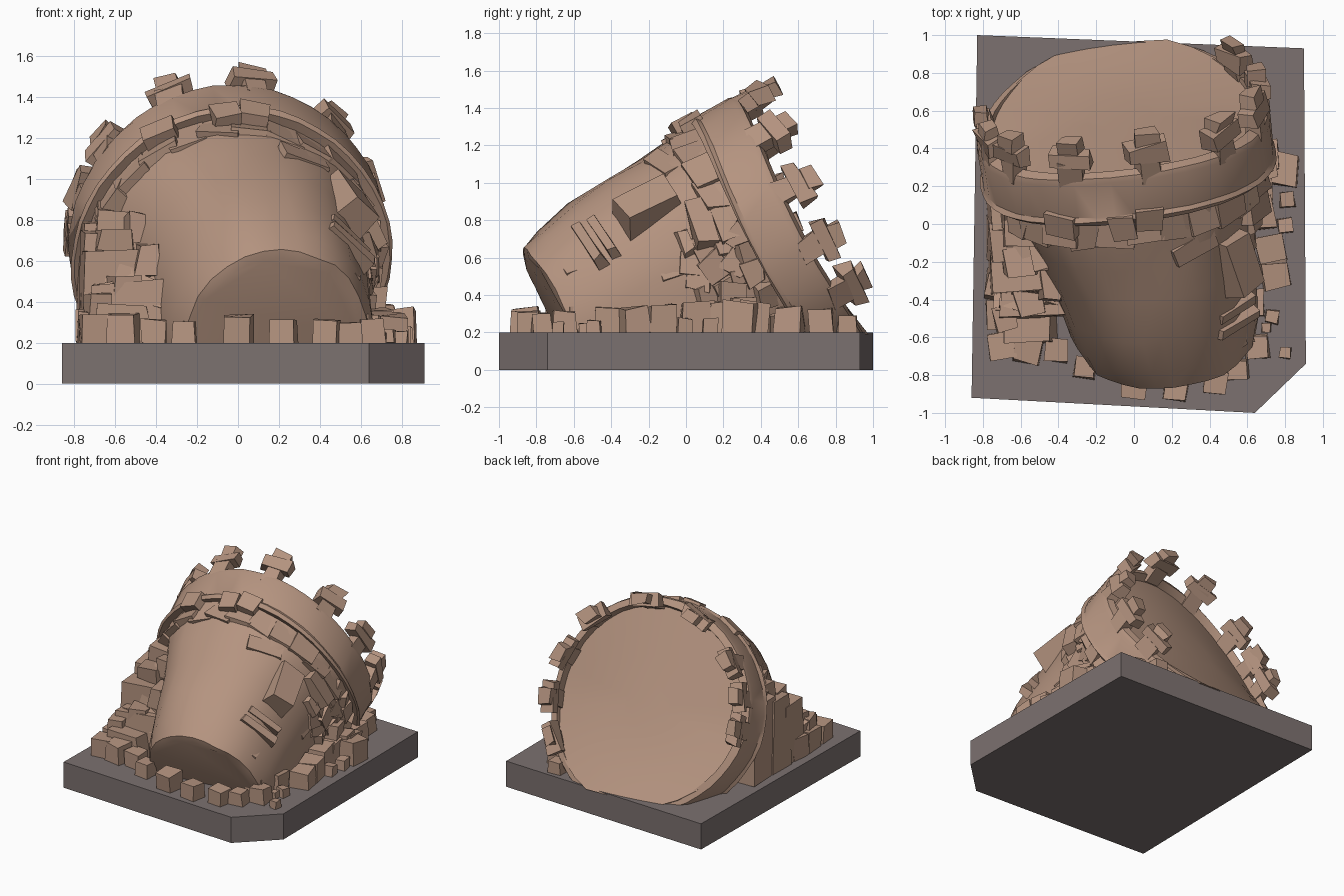
import bpy, bmesh, math, random
from mathutils import Matrix, Vector

if "Cube" in bpy.data.objects:
    bpy.data.objects.remove(bpy.data.objects["Cube"])

random.seed(7)


def material(name, color):
    m = bpy.data.materials.new(name)
    m.diffuse_color = (*color, 1)
    m.use_nodes = True
    m.node_tree.nodes["Principled BSDF"].inputs["Base Color"].default_value = m.diffuse_color
    return m


STONE = material("tan stone", (0.46, 0.295, 0.215))
BASE = material("dark grey stone", (0.20, 0.165, 0.16))

# Frame of the fallen head: local Y runs from chin to crown, Z is up across it
HEAD = (Matrix.Translation((-0.07, 0.615, 0.78))
        @ Matrix.Rotation(math.radians(7), 4, 'Z')
        @ Matrix.Rotation(math.radians(28), 4, 'X'))


def sag(t, w, r=0.75):
    """The crown is saddle shaped: its sides dip towards the chin."""
    k = max(0, min(1, (w + .45) / .2)) * (r / .75) ** 2
    return -0.11 * k * math.cos(t) ** 2


def finish(name, bm, mat, cut=True, angle=32):
    if cut:  # trim whatever sinks into the plinth
        geom = bm.verts[:] + bm.edges[:] + bm.faces[:]
        res = bmesh.ops.bisect_plane(bm, geom=geom, plane_co=(0, 0, 0.19),
                                     plane_no=(0, 0, 1), clear_inner=True)
        edges = [e for e in res['geom_cut'] if isinstance(e, bmesh.types.BMEdge)]
        if edges:
            bmesh.ops.holes_fill(bm, edges=edges, sides=0)
    bmesh.ops.recalc_face_normals(bm, faces=bm.faces[:])
    me = bpy.data.meshes.new(name)
    bm.to_mesh(me)
    bm.free()
    for p in me.polygons:
        p.use_smooth = True
    me.set_sharp_from_angle(angle=math.radians(angle))
    me.materials.append(mat)
    ob = bpy.data.objects.new(name, me)
    bpy.context.collection.objects.link(ob)
    return ob


def box(bm, mtx, size, jitter=0.012, taper=1.0):
    verts = bmesh.ops.create_cube(bm, size=1)['verts']
    for v in verts:
        k = taper if v.co.z > 0 else 1
        v.co = Vector((v.co.x * size[0] * k, v.co.y * size[1] * k, v.co.z * size[2]))
        v.co += Vector([random.uniform(-jitter, jitter) for _ in range(3)])
        v.co = mtx @ v.co


def on_head(a, r, w, spin=0, tilt=0):
    """Frame at angle a round the head: X tangential, Y along axis, Z outward."""
    return (HEAD @ Matrix.Rotation(math.radians(90 - a), 4, 'Y')
            @ Matrix.Translation((0, w + sag(math.radians(a), w), r))
            @ Matrix.Rotation(math.radians(spin), 4, 'Z')
            @ Matrix.Rotation(math.radians(tilt), 4, 'X'))


def loft(bm, rings, closed=False):
    loops = [[bm.verts.new(p) for p in ring] for ring in rings]
    pairs = list(zip(loops, loops[1:])) + ([(loops[-1], loops[0])] if closed else [])
    for a, b in pairs:
        for i in range(len(a)):
            j = (i + 1) % len(a)
            bm.faces.new((a[i], a[j], b[j], b[i]))
    return loops


def ring(w, cx, ru, rv, n, power=2.0, noise=0.0, spread=0.0):
    pts = []
    for i in range(n):
        t = math.tau * i / n
        c, s = math.cos(t), math.sin(t)
        k = (abs(c) ** power + abs(s) ** power) ** (-1 / power)
        k += random.uniform(-noise, noise)
        y = w + sag(t, w, ru) + spread * max(0, -s) + random.uniform(-noise, noise) / 2
        pts.append(HEAD @ Vector((cx + ru * k * c, y, rv * k * s)))
    return pts


# Plinth with one clipped corner
bm = bmesh.new()
outline = [(-0.86, -0.92), (0.64, -1.0), (0.91, -0.74), (0.90, 0.93), (-0.83, 1.0)]
loops = loft(bm, [[(x, y, z) for x, y in outline] for z in (0, 0.2)])
for lp in loops:
    bm.faces.new(lp)
finish("plinth", bm, BASE, cut=False, angle=10)

# Head core: hollow-topped disc inside the crown, then tapering to the cut jaw
bm = bmesh.new()
disc = [ring(-.05, 0, r, r, 32, 2.0, 0, .09 * (r / .75) ** 2) for r in (.18, .36, .54, .735)]
sections = [(-.28, 0, .73, .73), (-.40, .01, .68, .73), (-.6, .02, .62, .72), (-.8, .05, .57, .71),
            (-1.05, .07, .53, .685), (-1.27, .09, .50, .63), (-1.39, .10, .46, .59), (-1.40, .10, .42, .55)]
body = [ring(*s, 32, 2.0 if i == 0 else 2.25, 0.006 if i < 1 else 0.014) for i, s in enumerate(sections)]
loops = loft(bm, disc + body)
bm.faces.new(loops[0])
bm.faces.new(loops[-1])
finish("head", bm, STONE)

# Crown band
bm = bmesh.new()
profile = [(.71, -.27), (.775, -.28), (.79, -.25), (.775, -.23), (.78, -.03), (.77, 0.0), (.72, .01), (.70, -.08)]
loft(bm, [ring(w, 0, r, r, 48, 2.0, 0.004) for r, w in profile], closed=True)
finish("crown_band", bm, STONE)

# Cross-shaped battlements round the crown
bm = bmesh.new()
for a, h in [(-30, .85), (-8, .85), (17, .9), (48, .9), (83, .95), (115, .9), (143, .9), (163, .85), (182, .8)]:
    a += random.uniform(-2, 2)
    for wx, w0, w1, th in [(.12, -.05, .10, .08), (.22, .07, .17, .09), (.12, .15, .24, .08)]:
        box(bm, on_head(a, .735, (w0 + w1) / 2 * h, random.uniform(-5, 5), random.uniform(-4, 4)),
            (wx, (w1 - w0) * h, th), 0.014)
finish("crown_battlements", bm, STONE)

# Plates on the band and the hairline under it
bm = bmesh.new()
for a, w, sx in [(84, -.27, .14), (95, -.30, .13), (120, -.27, .17)]:
    box(bm, on_head(a, .755, w, random.uniform(-8, 8)), (sx, .13, .08), 0.01)
for a in range(20, 176, 13):
    box(bm, on_head(a, .685, -.36, random.uniform(-9, 9), -8), (.20, .18, .10), 0.02)
finish("hairline", bm, STONE)

# Face, turned to the right: nose, brows, eyes, lips, chin
F = 45
bm = bmesh.new()
box(bm, on_head(F, .695, -.74, 3, -8), (.20, .36, .20), 0.012, 0.85)
for side in (-1, 1):
    box(bm, on_head(F + side * 20, .685, -.54, side * 12, -8), (.26, .11, .10), 0.014)
    box(bm, on_head(F + side * 24, .665, -.66, side * 6), (.17, .08, .06), 0.01, 0.75)
    box(bm, on_head(F + side * 30, .60, -.80, side * 10), (.15, .16, .06), 0.01, 0.7)
for w, length in [(-1.02, .30), (-1.11, .32)]:
    box(bm, on_head(F, .645, w, 0, 10), (length, .06, .11), 0.008, 0.9)
box(bm, on_head(F, .60, -1.24), (.24, .16, .08), 0.012, 0.8)
finish("face_features", bm, STONE)

# Curls on the right side below the band
bm = bmesh.new()
for w in (-.36, -.47, -.58, -.69):
    for a in range(-46, 16, 12):
        lift = .69 + (w + .36) * .26
        s = random.uniform(.14, .18)
        box(bm, on_head(a + random.uniform(-4, 4), lift - .02, w, random.uniform(-40, 40),
                        random.uniform(-15, 15)), (s, s, .13), 0.02, 0.85)
finish("right_curls", bm, STONE)

# Stepped hair mass and ear on the left side
bm = bmesh.new()
steps = [(-.57, .12, .49, .42, .30, .60), (-.57, -.08, .47, .42, .24, .56), (-.56, -.24, .42, .40, .22, .46),
         (-.54, -.40, .34, .38, .20, .32), (-.56, -.54, .28, .28, .18, .20), (-.57, -.03, .79, .28, .20, .12),
         (-.46, -.16, .76, .18, .16, .14), (-.60, -.20, .69, .16, .14, .10), (-.43, -.32, .60, .12, .16, .16)]
for x, y, z, sx, sy, sz in steps:
    m = Matrix.Translation((x, y, z)) @ Matrix.Rotation(random.uniform(-.1, .1), 4, 'Z')
    box(bm, m, (sx, sy, sz), 0.022, 0.9)
for i in range(14):  # loose curls over the steps
    y = random.uniform(-.45, .10)
    m = Matrix.Translation((random.uniform(-.66, -.42), y, random.uniform(.35, .70 + y * .6)))
    m = m @ Matrix.Rotation(random.uniform(-.6, .6), 4, 'X') @ Matrix.Rotation(random.uniform(-.4, .4), 4, 'Y')
    box(bm, m, (.17, .16, .12), 0.02, 0.85)
finish("left_hair", bm, STONE)

# Rubble blocks on the plinth: x, y, size
bm = bmesh.new()
rubble = [(.78, .29, .17), (.68, .36, .17), (.72, -.13, .15), (.75, -.27, .14), (.62, -.42, .14), (.65, -.65, .12),
          (.55, -.77, .11), (.43, -.84, .12), (.22, -.87, .12), (0, -.85, .14), (-.26, -.76, .11), (.80, -.68, .06),
          (.73, -.49, .07), (.81, .13, .08), (.80, -.01, .08), (.66, .06, .17), (.64, .22, .18), (.62, .55, .14),
          (.58, .72, .13), (.50, .86, .10), (-.56, -.66, .15), (-.70, -.64, .14), (-.41, -.67, .12),
          (-.70, -.48, .16), (-.57, -.50, .17), (-.70, -.32, .17), (.70, -.55, .05), (.56, -.56, .14)]
for x, y, s in rubble:
    m = Matrix.Translation((x, y, .2 + s * .45)) @ Matrix.Rotation(random.uniform(-.2, .2), 4, 'Z')
    m = m @ Matrix.Rotation(random.uniform(-.08, .08), 4, 'X')
    box(bm, m, (s, s, s), s * .07, 0.96)
for x, y, z, s in [(.70, .30, .32, .12), (.64, .24, .40, .14), (-.68, -.50, .38, .12), (-.55, -.42, .45, .14)]:
    box(bm, Matrix.Translation((x, y, z)) @ Matrix.Rotation(.2, 4, 'Z'), (s, s, s), .01)
finish("rubble", bm, STONE)
